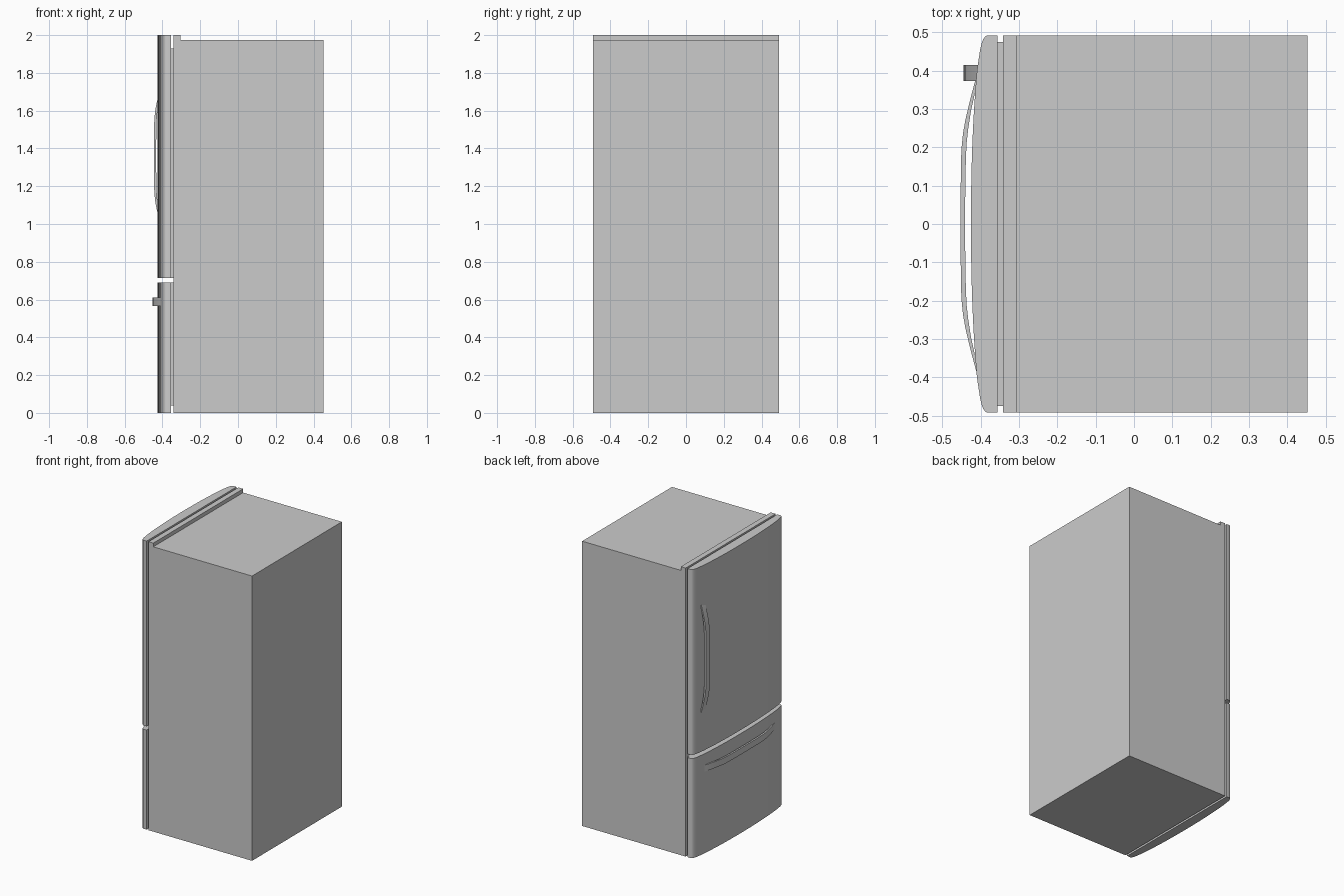
import bpy, bmesh

if "Cube" in bpy.data.objects:
    bpy.data.objects.remove(bpy.data.objects["Cube"])


def prism(name, pts, lo, hi, place, smooth=False):
    """Extrude a closed 2D profile from lo to hi; place(a, b, t) gives xyz."""
    bm = bmesh.new()
    bottom = [bm.verts.new(place(a, b, lo)) for a, b in pts]
    top = [bm.verts.new(place(a, b, hi)) for a, b in pts]
    bm.faces.new(bottom)
    bm.faces.new(top)
    n = len(pts)
    for i in range(n):
        j = (i + 1) % n
        bm.faces.new((bottom[i], bottom[j], top[j], top[i]))
    bmesh.ops.recalc_face_normals(bm, faces=bm.faces)
    me = bpy.data.meshes.new(name)
    bm.to_mesh(me)
    bm.free()
    ob = bpy.data.objects.new(name, me)
    bpy.context.collection.objects.link(ob)
    if smooth:
        bpy.ops.object.select_all(action='DESELECT')
        ob.select_set(True)
        bpy.context.view_layer.objects.active = ob
        bpy.ops.object.shade_smooth_by_angle(angle=0.6)
    return ob


def box(name, x0, x1, y, z0, z1):
    return prism(name, [(x0, -y), (x1, -y), (x1, y), (x0, y)], z0, z1,
                 lambda a, b, t: (a, b, t))


def mirrored(half):
    """Half outline from b > 0 to b = 0, completed across b = 0."""
    return half + [(a, -b) for a, b in reversed(half) if b > 0]


W = 0.492

# Cabinet: L-shaped side profile with the raised hinge strip along the front
prism("cabinet", [(-0.342, 0), (0.452, 0), (0.452, 1.974), (-0.305, 1.974),
                  (-0.305, 2.0), (-0.342, 2.0)],
      -W, W, lambda a, b, t: (a, t, b))

# Bowed doors with rounded side edges
half = [(-0.356, W), (-0.383, W), (-0.388, 0.489), (-0.393, 0.482),
        (-0.397, 0.472), (-0.401, 0.456), (-0.405, 0.43)]
half += [(-0.425 + 0.0155 * (y / 0.4) ** 2.3, y)
         for y in [0.4 - 0.05 * i for i in range(8)] + [0]]
door = mirrored(half)

for name, z0, z1, g0, g1 in (("upper", 0.715, 2.0, 0.715, 1.93),
                             ("lower", 0.0, 0.69, 0.04, 0.69)):
    prism(name + "_door", door, z0, z1, lambda a, b, t: (a, b, t), True)
    # Recessed seal between door and cabinet
    box(name + "_door_seal", -0.358, -0.340, 0.474, g0, g1)

# Bowed bar handles: outer edge, then inner edge back to the start
outer = [(-0.407, 0.396), (-0.413, 0.378), (-0.427, 0.325), (-0.440, 0.270),
         (-0.446, 0.235), (-0.450, 0.195), (-0.4515, 0.14), (-0.452, 0.07),
         (-0.452, 0)]
inner = [(-0.407, 0.374), (-0.414, 0.345), (-0.425, 0.295), (-0.432, 0.250),
         (-0.436, 0.215), (-0.438, 0.18), (-0.4393, 0.13), (-0.440, 0.07),
         (-0.440, 0)]
bar = mirrored(outer) + mirrored(inner)[::-1]

prism("lower_door_handle", bar, 0.566, 0.61, lambda a, b, t: (a, b, t), True)
prism("upper_door_handle", bar, 0.373, 0.415,
      lambda a, b, t: (a + 0.007, t, b + 1.36), True)
